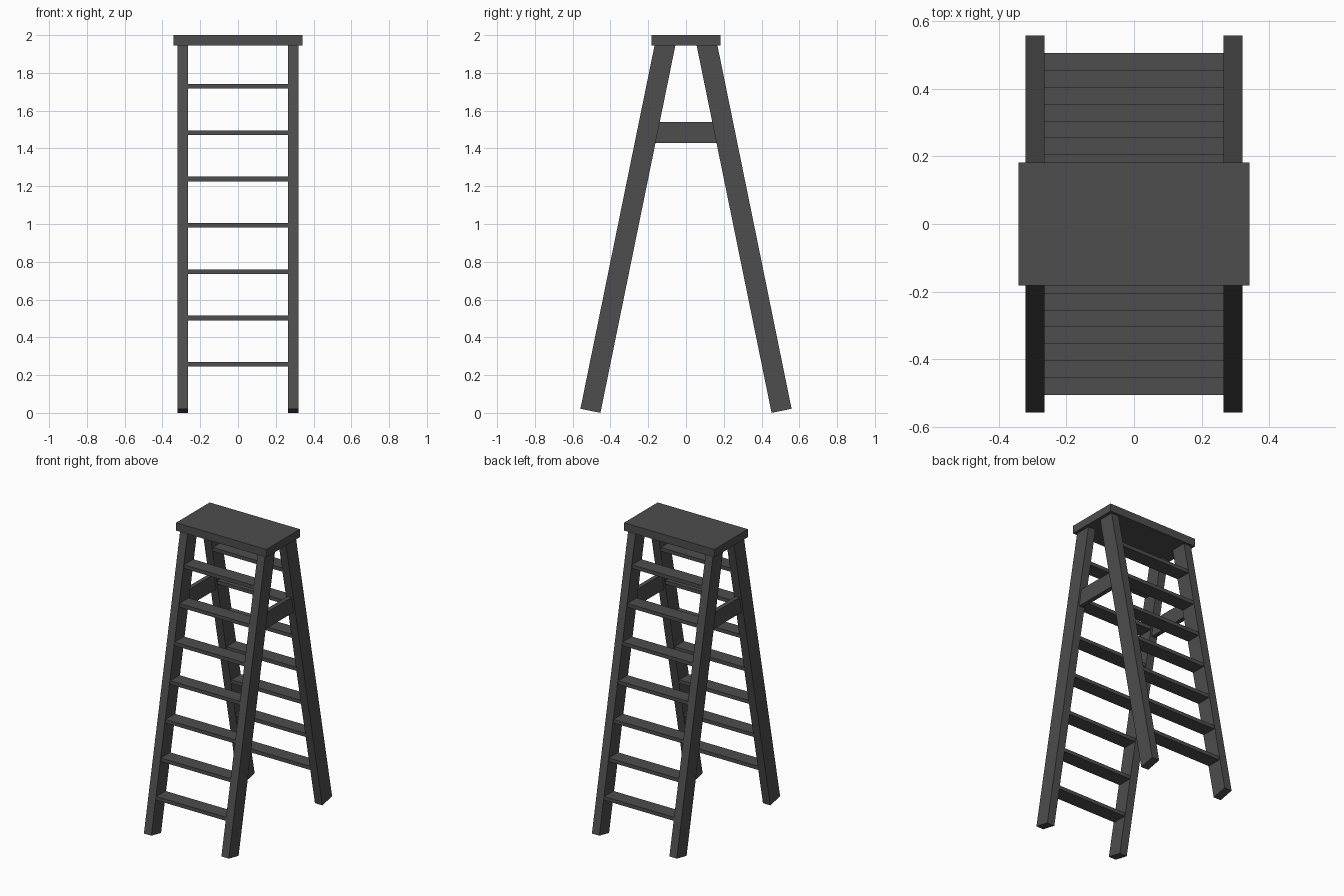
import bpy, math
from mathutils import Matrix, Vector

if "Cube" in bpy.data.objects:
    bpy.data.objects.remove(bpy.data.objects["Cube"])

SLOPE = 0.204                      # inward lean of the legs per unit height
TILT = math.atan(SLOPE)
LEG_X = 0.2935

# dark charcoal finish
dark = bpy.data.materials.new("charcoal")
dark.diffuse_color = (0.075, 0.075, 0.075, 1)
dark.use_nodes = True
dark.node_tree.nodes["Principled BSDF"].inputs["Base Color"].default_value = dark.diffuse_color


def box(name, centre, size, rot_x=0.0):
    bpy.ops.mesh.primitive_cube_add(size=1)
    ob = bpy.context.object
    ob.name = name
    ob.data.materials.append(dark)
    ob.data.transform(Matrix.Translation(Vector(centre))
                      @ Matrix.Rotation(rot_x, 4, 'X')
                      @ Matrix.Diagonal((*size, 1)))
    return ob


def leg_y(z):
    # centre line distance of the legs from y = 0
    return 0.506 - SLOPE * (z - 0.011)


# top platform
box("top_platform", (0, 0, 1.973), (0.684, 0.363, 0.054))

# leaning legs with square-cut feet
z0, z1 = 0.011, 1.965
zm = (z0 + z1) / 2
length = (z1 - z0) / math.cos(TILT)
for sy, side in ((-1, "front"), (1, "back")):
    for sx in (-1, 1):
        box(f"{side}_leg", (sx * LEG_X, sy * leg_y(zm), zm),
            (0.056, 0.108, length), sy * TILT)
    # treads
    for i in range(7):
        z = 0.257 + i * 0.2453
        box(f"{side}_tread", (0, sy * leg_y(z), z), (0.55, 0.10, 0.025))

# side braces, tapered to follow the legs
for sx in (-1, 1):
    brace = box("side_brace", (sx * LEG_X, 0, 1.485), (0.03, 0.36, 0.11))
    for v in brace.data.vertices:
        v.co.y = math.copysign(leg_y(v.co.z) - 0.03, v.co.y)
